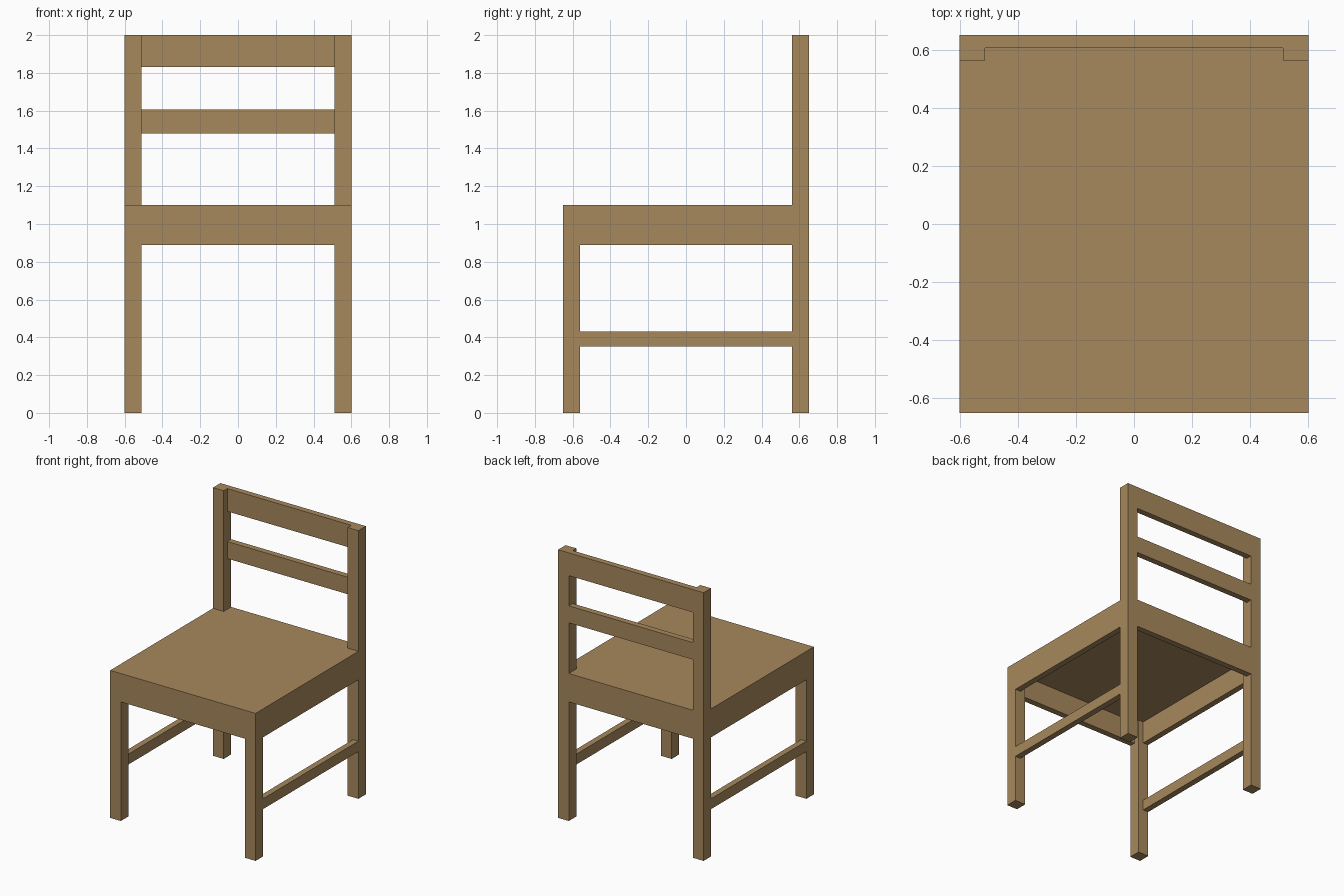
import bpy, bmesh

if "Cube" in bpy.data.objects:
    bpy.data.objects.remove(bpy.data.objects["Cube"])

wood = bpy.data.materials.new("light brown wood")
wood.diffuse_color = (0.39, 0.25, 0.11, 1)
wood.use_nodes = True
wood.node_tree.nodes["Principled BSDF"].inputs["Base Color"].default_value = wood.diffuse_color

X, Y = 0.60, 0.65        # half width and half depth
LEG, RAIL = 0.088, 0.045  # leg section and board thickness
IX, IY = X - LEG, Y - LEG
TOP, UNDER = 1.10, 1.055  # seat top and underside


def prism(name, outline, z0, z1):
    """Extrude an xy outline from z0 to z1."""
    bm = bmesh.new()
    face = bm.faces.new([bm.verts.new((x, y, z0)) for x, y in outline])
    ext = bmesh.ops.extrude_face_region(bm, geom=[face])
    bmesh.ops.translate(bm, vec=(0, 0, z1 - z0),
                        verts=[v for v in ext["geom"] if isinstance(v, bmesh.types.BMVert)])
    bmesh.ops.recalc_face_normals(bm, faces=bm.faces)
    mesh = bpy.data.meshes.new(name)
    bm.to_mesh(mesh)
    bm.free()
    mesh.materials.append(wood)
    obj = bpy.data.objects.new(name, mesh)
    bpy.context.collection.objects.link(obj)
    return obj


def box(name, x, y, z):
    return prism(name, [(x[0], y[0]), (x[1], y[0]), (x[1], y[1]), (x[0], y[1])], *z)


# Seat board, notched around the back posts
prism("seat", [(-X, -Y), (X, -Y), (X, IY), (IX, IY), (IX, Y),
               (-IX, Y), (-IX, IY), (-X, IY)], UNDER, TOP)

# Legs, side aprons and side stretchers on both sides
for side, s in (("left", -1), ("right", 1)):
    leg_x = sorted((s * IX, s * X))
    rail_x = sorted((s * (X - RAIL), s * X))
    box(side + "_front_leg", leg_x, (-Y, -IY), (0, UNDER))
    box(side + "_back_post", leg_x, (IY, Y), (0, 2.0))
    box(side + "_apron", rail_x, (-IY, IY), (0.888, UNDER))
    box(side + "_stretcher", rail_x, (-IY, IY), (0.352, 0.43))

# Front and back aprons, then the backrest rails
box("front_apron", (-IX, IX), (-Y, -Y + RAIL), (0.888, UNDER))
for name, z in (("back_apron", (0.888, UNDER)),
                ("middle_back_rail", (1.478, 1.605)),
                ("top_back_rail", (1.83, 2.0))):
    box(name, (-IX, IX), (Y - RAIL, Y), z)
